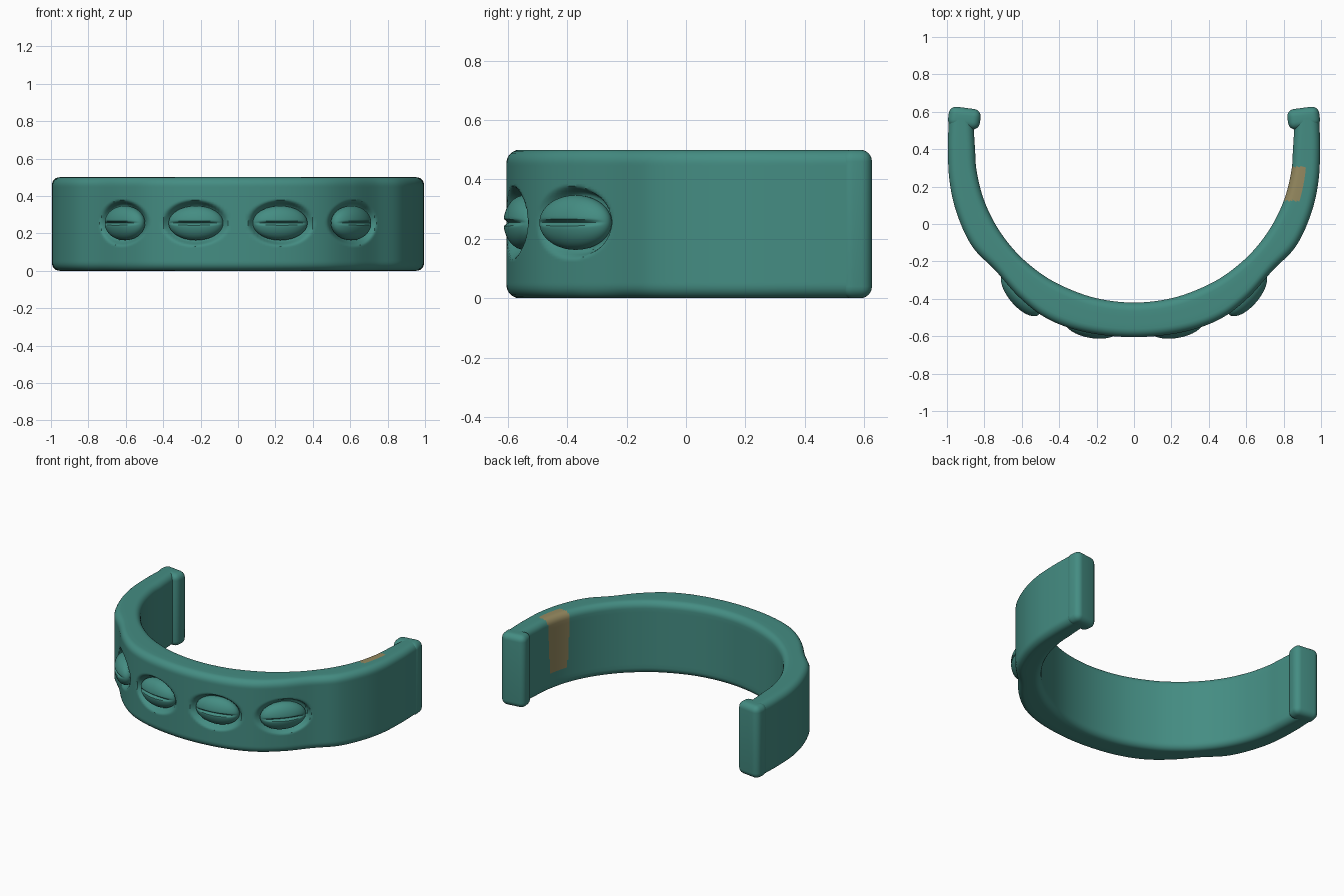
import bpy, bmesh, math
from mathutils import Vector, Matrix

if "Cube" in bpy.data.objects:
    bpy.data.objects.remove(bpy.data.objects["Cube"])

H = 0.5          # band height
R = 0.045        # edge rounding


def material(name, rgb):
    m = bpy.data.materials.new(name)
    m.diffuse_color = (*rgb, 1)
    m.use_nodes = True
    m.node_tree.nodes["Principled BSDF"].inputs["Base Color"].default_value = m.diffuse_color
    return m


TEAL = material("teal", (0.058, 0.265, 0.225))
TAN = material("tan", (0.30, 0.25, 0.115))


def finish(name, bm, mats, angle=40):
    bmesh.ops.recalc_face_normals(bm, faces=bm.faces)
    me = bpy.data.meshes.new(name)
    bm.to_mesh(me)
    bm.free()
    for m in mats:
        me.materials.append(m)
    ob = bpy.data.objects.new(name, me)
    bpy.context.collection.objects.link(ob)
    bpy.ops.object.select_all(action='DESELECT')
    ob.select_set(True)
    bpy.context.view_layer.objects.active = ob
    bpy.ops.object.shade_smooth_by_angle(angle=math.radians(angle))
    return ob


def catmull(pts, n):
    """Smooth open curve through pts, n steps per span."""
    p = [2 * pts[0] - pts[1]] + pts + [2 * pts[-1] - pts[-2]]
    out = []
    for i in range(1, len(p) - 2):
        a, b, c, d = p[i - 1:i + 3]
        for k in range(n):
            t = k / n
            out.append(0.5 * (2 * b + (c - a) * t + (2 * a - 5 * b + 4 * c - d) * t * t
                              + (3 * b - a - 3 * c + d) * t ** 3))
    return out + [pts[-1]]


# Eyes: centre x, y and outward normal x, y
EYES = []
for s in (-1, 1):
    for x, y, nx, ny in ((0.225, -0.543, 0.17, -0.985), (0.605, -0.372, 0.77, -0.64)):
        EYES.append((Vector((s * x, y, 0.255)), Vector((s * nx, ny, 0)).normalized()))


def socket_depth(p):
    depth = 0
    for c, n in EYES:
        q = p - c
        u = q.x * -n.y + q.y * n.x
        d = math.hypot(u / 0.182, q.z / 0.125)
        t = min(1, max(0, (1.0 - d) / 0.27))
        depth = max(depth, 0.05 * t * t * (3 - 2 * t))
    return depth


# Band: inner wall is an ellipse, outer wall follows hand placed stations
half = [(0, 0, -.605), (15, .26, -.578), (30, .46, -.508), (42, .61, -.395),
        (52, .74, -.25), (62, .865, -.12), (72, .945, .05), (82, .985, .22), (90, .995, .4)]
pairs = []
for a, x, y in half:
    a = math.radians(a)
    pairs.append((Vector((x, y)), Vector((0.85 * math.sin(a), 0.4 - 0.82 * math.cos(a)))))
pairs.append((Vector((.99, .56)), Vector((.86, .56))))
pairs = [(Vector((-o.x, o.y)), Vector((-i.x, i.y))) for o, i in pairs[:0:-1]] + pairs
outer = catmull([p[0] for p in pairs], 15)
inner = catmull([p[1] for p in pairs], 15)

# Cross section: (inset from outer wall, inset from inner wall, z, kind)
section = []
arc = [math.pi / 2 * k / 6 for k in range(7)]
for k in range(1, 48):
    section.append(('o', 0, R + (H - 2 * R) * k / 48))
section += [('o', R * (1 - math.cos(a)), H - R + R * math.sin(a)) for a in arc]
section += [('m', f, H) for f in (0.3, 0.5, 0.7)]
section += [('i', R * (1 - math.cos(a)), H - R + R * math.sin(a)) for a in arc[::-1]]
section += [('i', 0, R + (H - 2 * R) * (1 - k / 16)) for k in range(1, 16)]
section += [('i', R * (1 - math.cos(a)), R - R * math.sin(a)) for a in arc]
section += [('m', f, 0) for f in (0.7, 0.5, 0.3)]
section += [('o', R * (1 - math.cos(a)), R - R * math.sin(a)) for a in arc[::-1]]

bm = bmesh.new()
rings = []
for o, i in zip(outer, inner):
    across = (i - o)
    w = across.length
    across.normalize()
    ring = []
    for kind, v, z in section:
        if kind == 'o':
            q = o + across * v
            q += across * socket_depth(Vector((q.x, q.y, z)))
        elif kind == 'i':
            q = i - across * v
        else:
            q = o + across * (R + (w - 2 * R) * v)
        ring.append(bm.verts.new((q.x, q.y, z)))
    rings.append(ring)
n = len(section)
inner_start = 47 + 7 + 1
inner_end = inner_start + 2 + 7 + 15
for a, b in zip(rings, rings[1:]):
    for k in range(n):
        f = bm.faces.new((a[k], a[(k + 1) % n], b[(k + 1) % n], b[k]))
        c = f.calc_center_median()
        # Tan patch over the inner half of the right arm, narrowing downwards
        reach = 0.062 + 0.06 * c.z
        if inner_start <= k < inner_end and c.x > 0 and c.z > 0.13 and abs(c.y - 0.215) < reach:
            f.material_index = 1
bm.faces.new(rings[0])
bm.faces.new(rings[-1])
finish("band", bm, [TEAL, TAN])

# Thickened rounded ends of the band
for s, side in ((-1, "left"), (1, "right")):
    bm = bmesh.new()
    bmesh.ops.create_cube(bm, size=1, matrix=Matrix.Translation((s * 0.907, 0.566, H / 2))
                          @ Matrix.Rotation(s * 0.13, 4, 'Z') @ Matrix.Diagonal((0.172, 0.11, H, 1)))
    bmesh.ops.bevel(bm, geom=bm.edges[:], offset=0.04, segments=6, profile=0.5, affect='EDGES')
    finish(side + "_end", bm, [TEAL])

# Closed eyes: ellipsoids with a horizontal slit between the lids
for k, (c, nrm) in enumerate(EYES):
    bm = bmesh.new()
    bmesh.ops.create_uvsphere(bm, u_segments=96, v_segments=32, radius=1)
    turn = Matrix.Rotation(math.atan2(nrm.x, -nrm.y), 4, 'Z')
    for v in bm.verts:
        x, y, z = v.co.z, v.co.x, v.co.y
        slit = math.exp(-(z / 0.075) ** 2) * max(0, 1 - x ** 4)
        y *= 1 - 0.28 * slit
        v.co = c + turn @ Vector((x * 0.148, y * 0.068, z * 0.092))
    finish("closed_eye_%d" % (k + 1), bm, [TEAL], 35)
